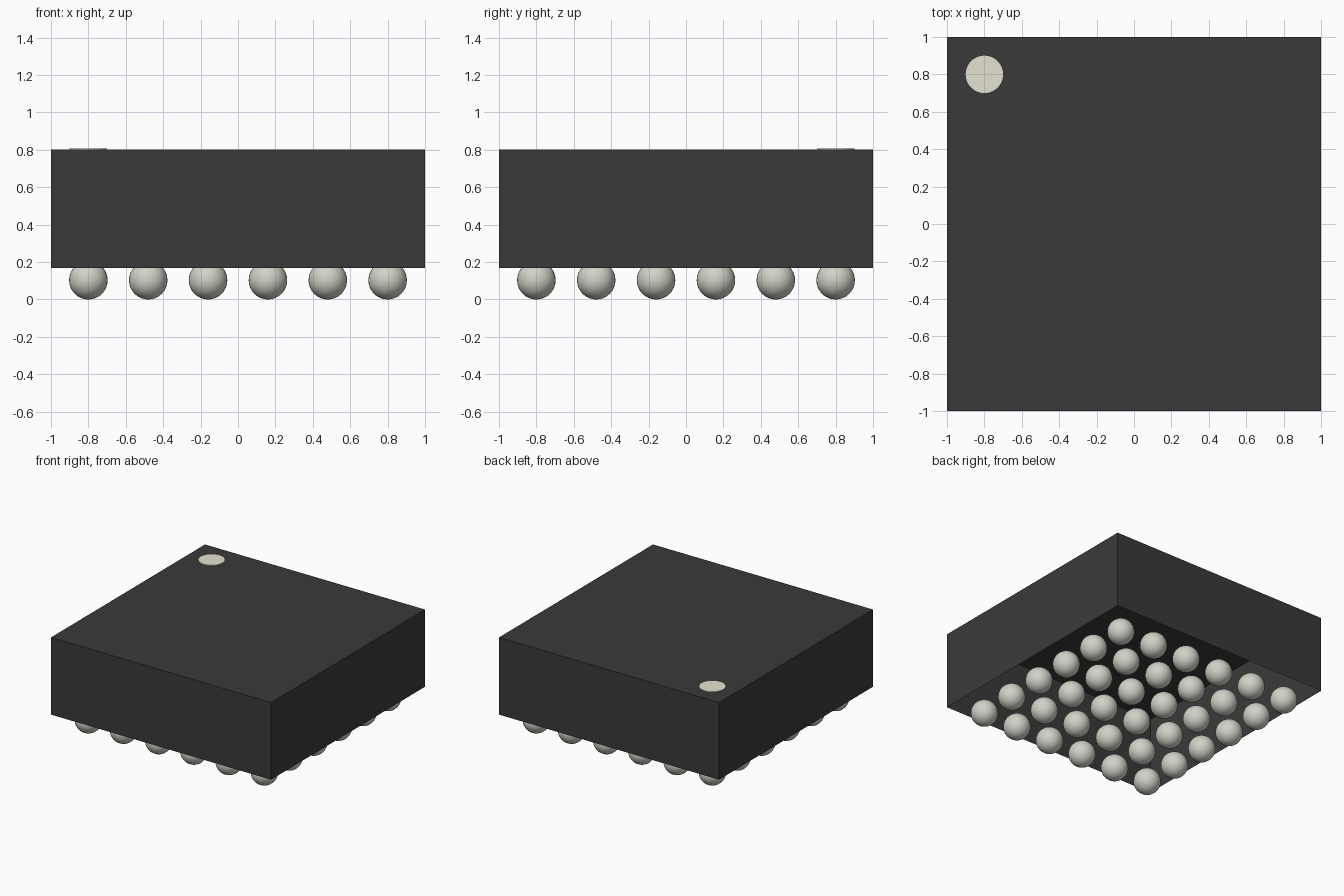
import bpy
import bmesh
from mathutils import Matrix

cube = bpy.data.objects.get("Cube")
if cube:
    bpy.data.objects.remove(cube, do_unlink=True)

BODY_BOTTOM, BODY_TOP = 0.168, 0.802
BALL_RADIUS, PITCH, COUNT = 0.103, 0.32, 6


def material(name, color):
    mat = bpy.data.materials.new(name)
    mat.use_nodes = True
    mat.diffuse_color = (*color, 1)
    mat.node_tree.nodes["Principled BSDF"].inputs["Base Color"].default_value = (*color, 1)
    return mat


def make_mesh(name, bm, mat, smooth=False):
    mesh = bpy.data.meshes.new(name)
    for face in bm.faces:
        face.smooth = smooth
    bm.to_mesh(mesh)
    bm.free()
    mesh.materials.append(mat)
    return mesh


def add_object(name, mesh, location=(0, 0, 0)):
    obj = bpy.data.objects.new(name, mesh)
    obj.location = location
    bpy.context.collection.objects.link(obj)
    return obj


black = material("black plastic", (0.042, 0.042, 0.042))
silver = material("silver solder", (0.645, 0.639, 0.572))
cream = material("cream marking", (0.78, 0.77, 0.627))

# Package body: a thin shell, open underneath
bm = bmesh.new()
height = BODY_TOP - BODY_BOTTOM
bmesh.ops.create_cube(bm, size=1, matrix=Matrix.Translation((0, 0, (BODY_TOP + BODY_BOTTOM) / 2))
                      @ Matrix.Diagonal((2, 2, height, 1)))
bm.normal_update()
bottom = [f for f in bm.faces if f.normal.z < -0.5]
bmesh.ops.delete(bm, geom=bottom, context="FACES_ONLY")
add_object("package_body", make_mesh("package_body", bm, black))

# Round corner mark on the top
bm = bmesh.new()
bmesh.ops.create_cone(bm, cap_ends=True, segments=48, radius1=0.1, radius2=0.1, depth=0.006)
add_object("corner_mark", make_mesh("corner_mark", bm, cream), (-0.8, 0.8, BODY_TOP + 0.003))

# Grid of solder balls sharing one mesh
bm = bmesh.new()
bmesh.ops.create_uvsphere(bm, u_segments=32, v_segments=16, radius=BALL_RADIUS)
ball = make_mesh("solder_ball", bm, silver, smooth=True)
offset = (COUNT - 1) / 2
for row in range(COUNT):
    for col in range(COUNT):
        add_object(f"solder_ball_{row + 1}_{col + 1}", ball,
                   ((col - offset) * PITCH, (row - offset) * PITCH, BALL_RADIUS))
